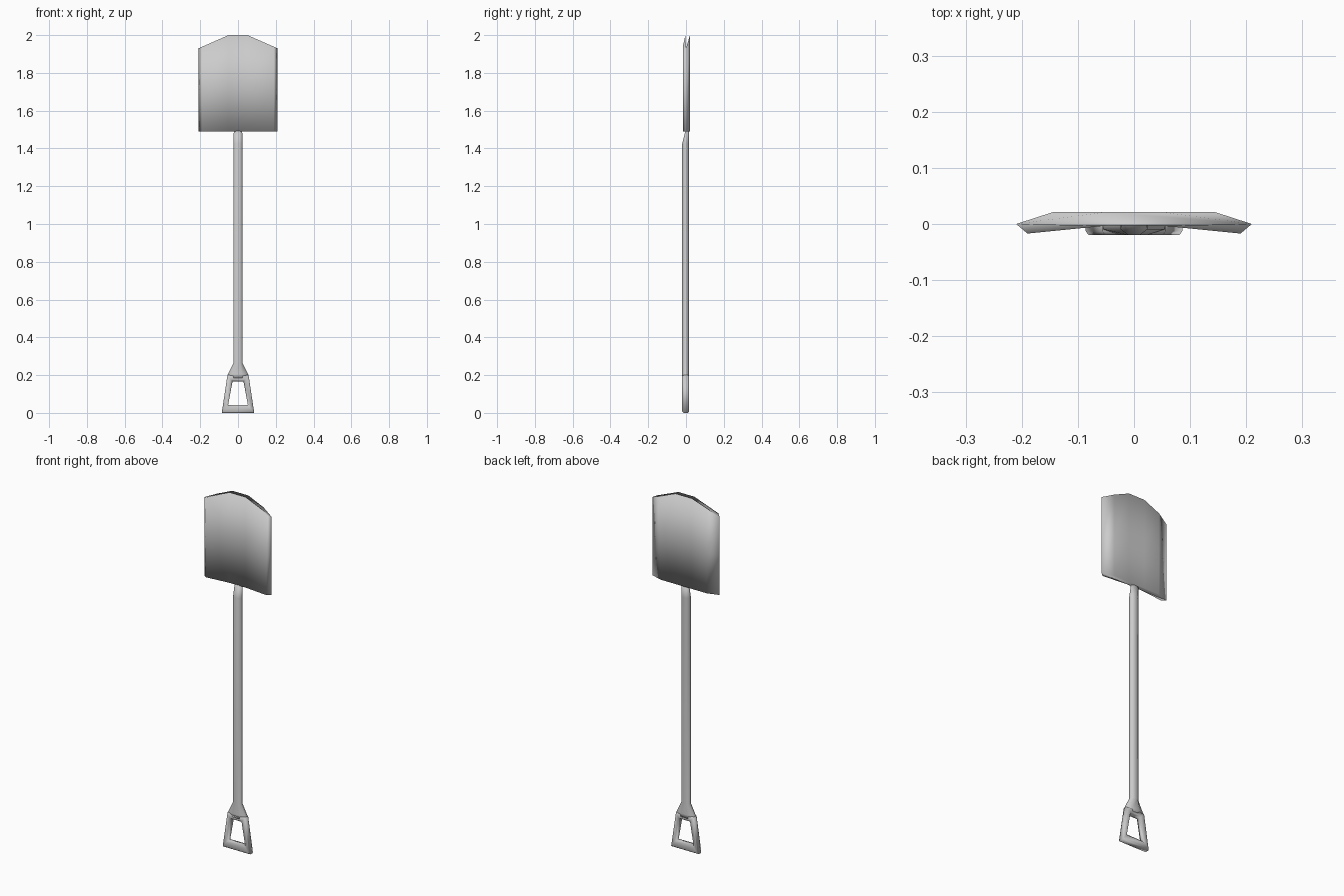
import bpy, bmesh
from math import cos, sin, pi

cube = bpy.data.objects.get("Cube")
if cube:
    bpy.data.objects.remove(cube)

grey = bpy.data.materials.new("light_grey")
grey.use_nodes = True
colour = (0.6, 0.6, 0.6, 1)
grey.diffuse_color = colour
grey.node_tree.nodes["Principled BSDF"].inputs["Base Color"].default_value = colour


def loft(name, rings, closed=False):
    """Skin a list of equal-length rings; close into a loop or cap the ends."""
    bm = bmesh.new()
    rows = [[bm.verts.new(p) for p in ring] for ring in rings]
    n = len(rows[0])
    pairs = list(zip(rows, rows[1:]))
    if closed:
        pairs.append((rows[-1], rows[0]))
    else:
        bm.faces.new(rows[0])
        bm.faces.new(rows[-1])
    for a, b in pairs:
        for i in range(n):
            j = (i + 1) % n
            bm.faces.new((a[i], a[j], b[j], b[i]))
    bmesh.ops.recalc_face_normals(bm, faces=bm.faces)
    mesh = bpy.data.meshes.new(name)
    bm.to_mesh(mesh)
    bm.free()
    mesh.materials.append(grey)
    mesh.shade_smooth()
    obj = bpy.data.objects.new(name, mesh)
    bpy.context.collection.objects.link(obj)
    return obj


# Blade: dished cross-section run up to a peaked top edge
half = [(0.05, -0.003), (0.19, -0.017), (0.21, 0.0), (0.145, 0.021), (0.05, 0.021)]
section = half + [(-x, y) for x, y in reversed(half)]


def top(x):
    return 2.0 - max(0, abs(x) - 0.05) * 0.44


loft("blade", [[(x, y, 1.49 + (top(x) - 1.49) * t) for x, y in section]
               for t in (0, 0.5, 1)])

# Shaft: eight-sided pole, flared above the grip and thinned at the blade
angles = [pi / 8 + i * pi / 4 for i in range(8)]
k = 1 / cos(pi / 8)
levels = [(0.185, 0.057, -0.002, 0.018), (0.205, 0.054, -0.002, 0.018),
          (0.265, 0.024, -0.002, 0.018), (1.425, 0.024, -0.002, 0.018),
          (1.5, 0.022, 0.007, 0.008)]
loft("shaft", [[(w * k * cos(a), y + d * k * sin(a), z) for a in angles]
               for z, w, y, d in levels])

# Grip: tapered four-sided frame with a softened box section
corners = [(-0.086, 0, -0.052, 0.043), (0.086, 0, 0.052, 0.043),
           (0.056, 0.2, 0.029, 0.167), (-0.056, 0.2, -0.029, 0.167)]
profile = [(0, -0.6), (0.15, -1), (0.75, -1), (1, -0.4),
           (1, 0.4), (0.75, 1), (0.15, 1), (0, 0.6)]
loft("grip", [[(ox + (ix - ox) * t, -0.002 + 0.018 * s, oz + (iz - oz) * t)
               for t, s in profile] for ox, oz, ix, iz in corners], closed=True)
